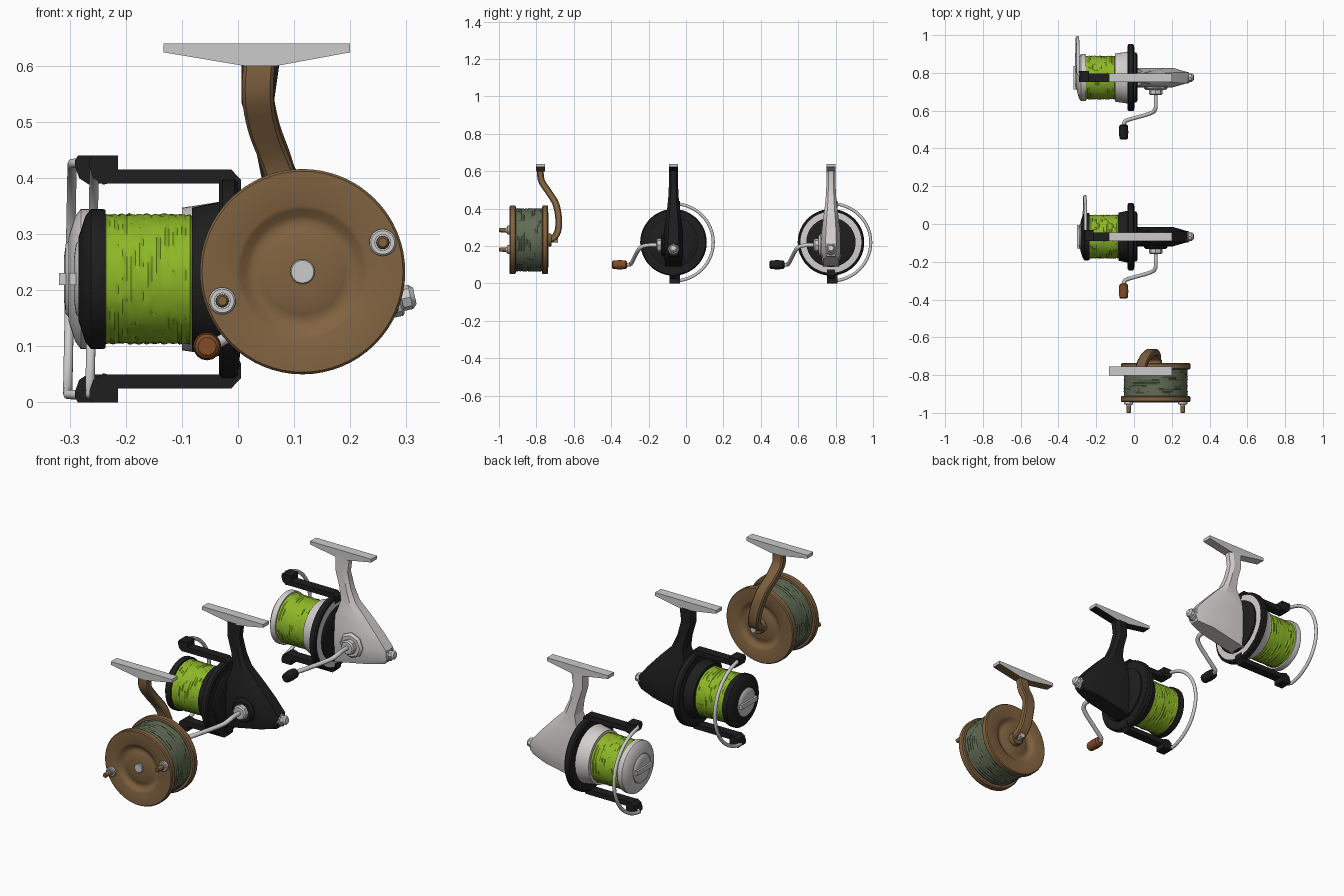
import bpy, bmesh, math, random
from math import sin, cos, pi
from mathutils import Vector

if "Cube" in bpy.data.objects:
    bpy.data.objects.remove(bpy.data.objects["Cube"])

random.seed(4)


def material(name, rgb):
    m = bpy.data.materials.new(name)
    m.diffuse_color = (*rgb, 1)
    m.use_nodes = True
    m.node_tree.nodes["Principled BSDF"].inputs["Base Color"].default_value = m.diffuse_color
    return m


WOOD = material("wood", (0.22, 0.125, 0.052))
BLACK = material("black", (0.013, 0.013, 0.014))
SILVER = material("silver", (0.66, 0.62, 0.62))
LIME = material("lime_line", (0.27, 0.48, 0.02))
OLIVE = material("olive_line", (0.12, 0.15, 0.09))
BROWN = material("brown_grip", (0.22, 0.075, 0.02))


def finish(name, bm, mat=None, angle=35):
    bmesh.ops.remove_doubles(bm, verts=bm.verts, dist=1e-6)
    bmesh.ops.recalc_face_normals(bm, faces=bm.faces)
    me = bpy.data.meshes.new(name)
    bm.to_mesh(me)
    bm.free()
    ob = bpy.data.objects.new(name, me)
    bpy.context.collection.objects.link(ob)
    if mat:
        me.materials.append(mat)
    bpy.ops.object.select_all(action='DESELECT')
    bpy.context.view_layer.objects.active = ob
    ob.select_set(True)
    bpy.ops.object.shade_smooth_by_angle(angle=math.radians(angle))
    return ob


def loft(name, rings, mat=None, angle=35):
    """Skin a list of equal-length point rings and cap both ends."""
    bm = bmesh.new()
    vs = [[bm.verts.new(p) for p in r] for r in rings]
    n = len(rings[0])
    for a, b in zip(vs, vs[1:]):
        for i in range(n):
            j = (i + 1) % n
            bm.faces.new((a[i], a[j], b[j], b[i]))
    bm.faces.new(vs[0])
    bm.faces.new(vs[-1])
    return finish(name, bm, mat, angle)


def lathe(name, profile, axis, centre, mat=None, segs=48, jitter=0):
    """Revolve (position, radius) points about a line along axis."""
    d = Vector(axis).normalized()
    u = d.orthogonal().normalized()
    v = d.cross(u)
    rings = []
    for h, r in profile:
        rings.append([Vector(centre) + d * h + (u * cos(t) + v * sin(t)) * (r + random.uniform(-jitter, jitter))
                      for t in (2 * pi * i / segs for i in range(segs))])
    return loft(name, rings, mat)


def prism(name, pts, y0, y1, mat=None):
    return loft(name, [[(x, y, z) for x, z in pts] for y in (y0, y1)], mat, 20)


def box(name, x, y, z, mat=None):
    return prism(name, [(x[0], z[0]), (x[1], z[0]), (x[1], z[1]), (x[0], z[1])], *y, mat)


def tube(name, pts, radius, mat=None, segs=12):
    pts = [Vector(p) for p in pts]
    rings, u = [], None
    for i, p in enumerate(pts):
        t = (pts[min(i + 1, len(pts) - 1)] - pts[max(i - 1, 0)]).normalized()
        u = t.orthogonal() if u is None else u - t * u.dot(t)
        u.normalize()
        v = t.cross(u)
        rings.append([p + (u * cos(a) + v * sin(a)) * radius for a in (2 * pi * k / segs for k in range(segs))])
    return loft(name, rings, mat, 50)


def smooth(pts, steps=6):
    """Catmull-Rom resampling of a short list of tuples."""
    p = [Vector(q) for q in [pts[0], *pts, pts[-1]]]
    out = []
    for a, b, c, d in zip(p, p[1:], p[2:], p[3:]):
        for i in range(steps):
            t = i / steps
            out.append(0.5 * (2 * b + (c - a) * t + (2 * a - 5 * b + 4 * c - d) * t**2 + (3 * b - a - 3 * c + d) * t**3))
    return out + [p[-1]]


def foot(name, y, mat):
    # grey mounting plate with a coloured underside
    ob = prism(name, [(-.133, .64), (.2, .64), (.2, .624), (.07, .6), (.01, .6), (-.133, .624)], y - .023, y + .023)
    ob.data.materials.append(None)
    ob.data.materials.append(mat)
    for f in ob.data.polygons:
        if f.normal.z < -.5:
            f.material_index = 1


def line_winding(name, a, b, r, axis, centre, mat):
    rows = 22
    prof = [(a + (b - a) * i / rows, r - (.006 if i in (0, rows) else 0) + (.0012 if i % 2 else -.0012))
            for i in range(rows + 1)]
    lathe(name, prof, axis, centre, mat, 56, .0014)


def spinning_reel(tag, yc, mat, grip, dx):
    Z = .22
    c = (0, yc, Z)
    X = (1, 0, 0)
    n = lambda part: f"{tag}_{part}"
    foot(n("foot"), yc, mat)

    # stem and gear body: (z front, z rear, x front, x rear, half width)
    rings = []
    for z0, z1, x0, x1, w in [(.605, .605, .006, .074, .023), (.535, .535, .006, .064, .024),
                              (.46, .46, .03, .083, .028), (.40, .40, .042, .11, .034),
                              (.345, .345, .025, .165, .042), (.28, .27, 0, .235, .05),
                              (.21, .21, 0, .284, .052), (.14, .165, 0, .286, .05),
                              (.09, .145, 0, .275, .042)]:
        k = min(.08, (x1 - x0) * .3)
        zk = z1 + (z0 - z1) * k / (x1 - x0)
        rings.append([(x0, yc - w, z0), (x1 - k, yc - w, zk), (x1, yc - w * .55, z1),
                      (x1, yc + w * .55, z1), (x1 - k, yc + w, zk), (x0, yc + w, z0)])
    loft(n("body"), rings, mat, 25)

    # rotor: skirt, outer ring, rear faces
    lathe(n("rotor_skirt"), [(-.082 + dx, .105), (-.082 + dx, .127), (-.03, .138), (.002, .163), (.004, .12)], X, c, mat)
    lathe(n("rotor_ring"), [(-.034, .13), (-.034, .17), (-.028, .178), (-.006, .178), (0, .172), (0, .13)], X, c, BLACK)
    lathe(n("rotor_back"), [(-.02, .132), (.012, .132), (.018, .122), (.018, .06)], X, c, BLACK)

    # rotor arms, top and bottom
    bx = -.24 + dx * 1.4
    arm = [(bx, .415), (-.012, .415), (.005, .397), (.005, .37), (-.005, .35), (-.032, .35), (-.032, .39), (bx, .39)]
    for side, s in (("upper", 1), ("lower", -1)):
        prism(n(side + "_arm"), [(x, Z + s * (z - Z)) for x, z in arm], yc - .022, yc + .022, mat=BLACK)
        tip = [(bx + .026, .44), (bx - .02, .44), (bx - .025, .432), (bx - .025, .42), (bx - .018, .4), (bx, .388), (bx + .026, .395)]
        prism(n(side + "_arm_tip"), [(x, Z + s * (z - Z)) for x, z in tip], yc - .022, yc + .034, BLACK)

    # bail wire
    xb = bx - .016 + dx * .8
    pts = [(bx - .01, yc, Z + .207)]
    pts += [(xb - .004 * (1 - cos(pi * i / 28)), yc + .213 * sin(pi * i / 28), Z + .207 * cos(pi * i / 28)) for i in range(1, 28)]
    pts += [(bx - .01, yc, Z - .207)]
    tube(n("bail_wire"), pts, .0085)

    # spool with line and drag knob
    o = (dx, yc, Z)
    line_winding(n("line"), -.243, -.078, .115, X, o, LIME)
    lathe(n("spool_lip"), [(-.236, .09), (-.236, .123), (-.242, .125), (-.262, .125), (-.272, .112), (-.284, .075),
                           (-.284, .07), (-.275, .068)], X, o, mat)
    lathe(n("drag_knob"), [(-.27, .068), (-.284, .068), (-.289, .062), (-.292, .04)], X, o)
    box(n("drag_ridge"), (-.301 + dx, -.28 + dx), (yc - .062, yc + .062), (Z - .011, Z + .011))

    # crank boss, crank and grip
    h = (.115, yc, .205)
    Y = (0, -1, 0)
    lathe(n("crank_plate"), [(.03, .062), (.056, .062), (.066, .052)], Y, h, mat, 8)
    lathe(n("crank_nut"), [(.06, .036), (.086, .036), (.092, .03)], Y, h, None, 8)
    path = smooth([(.115, yc - .08, .205), (.115, yc - .13, .205), (.112, yc - .168, .197), (.085, yc - .19, .175),
                   (-.025, yc - .222, .113), (-.05, yc - .236, .101), (-.055, yc - .27, .1)])
    tube(n("crank"), path, .0105)
    lathe(n("grip"), [(.248, .016), (.256, .023), (.29, .025), (.322, .022), (.328, .016)], Y, (-.055, yc, .1), grip, 16)

    # rear knob
    K = (1, 0, .22)
    k = (.28, yc, .182)
    lathe(n("rear_collar"), [(-.02, .03), (.008, .03), (.012, .026)], K, k, None, 8)
    lathe(n("rear_knob"), [(.005, .022), (.028, .022), (.036, .015)], K, k, None, 8)


def wooden_reel():
    yc, c, Y = -.84, (.115, -.84, .233), (0, 1, 0)
    foot("wooden_foot", -.778, WOOD)
    line_winding("wooden_line", -.085, .085, .168, Y, c, OLIVE)

    # flanges with turned grooves; the second is mirrored to the back
    dish = [(.07, .16), (.07, .178), (.075, .183), (.098, .183), (.103, .179), (.104, .118), (.1, .11), (.09, .099),
            (.087, .088), (.09, .075), (.094, .066), (.094, .02)]
    for side, s in (("front", -1), ("back", 1)):
        lathe(f"{side}_flange", [(s * h, r) for h, r in dish], Y, c, WOOD, 64)
    lathe("front_hub", [(-.09, .022), (-.1, .022), (-.102, .02)], Y, c, None, 24)
    lathe("back_hub", [(.09, .034), (.118, .034), (.122, .03)], Y, c, WOOD, 24)
    lathe("hub_bolt", [(.1, .015), (.155, .015)], Y, c, None, 8)

    # winding pegs on washers
    for side, s in (("right", 1), ("left", -1)):
        p = (.115 + s * .143, yc, .233 + s * .052)
        lathe(side + "_washer", [(-.1, .024), (-.113, .024), (-.116, .021)], Y, p, None, 24)
        lathe(side + "_peg_collar", [(-.112, .015), (-.122, .015)], Y, p, None, 16)
        lathe(side + "_peg", [(-.115, .012), (-.157, .011), (-.16, .008)], Y, p, WOOD, 16)

    # curved arm from the foot down to the back hub
    path = smooth([(.038, -.779, .605), (.035, -.773, .55), (.046, -.735, .49), (.068, -.698, .43), (.088, -.682, .36),
                   (.104, -.683, .29), (.114, -.702, .25), (.115, -.735, .233)], 4)
    rings = []
    for i, p in enumerate(path):
        t = path[min(i + 1, len(path) - 1)] - path[max(i - 1, 0)]
        n = Vector((0, -t.z, t.y)).normalized()
        w, k, b = .028, .018, .006
        corners = [(-w, -k + b), (-w + b, -k), (w - b, -k), (w, -k + b), (w, k - b), (w - b, k), (-w + b, k), (-w, k - b)]
        rings.append([p + Vector((a, 0, 0)) + n * d for a, d in corners])
    loft("wooden_arm", rings, WOOD)


wooden_reel()
spinning_reel("black_reel", -.067, BLACK, BROWN, 0)
spinning_reel("silver_reel", .775, SILVER, BLACK, -.018)
